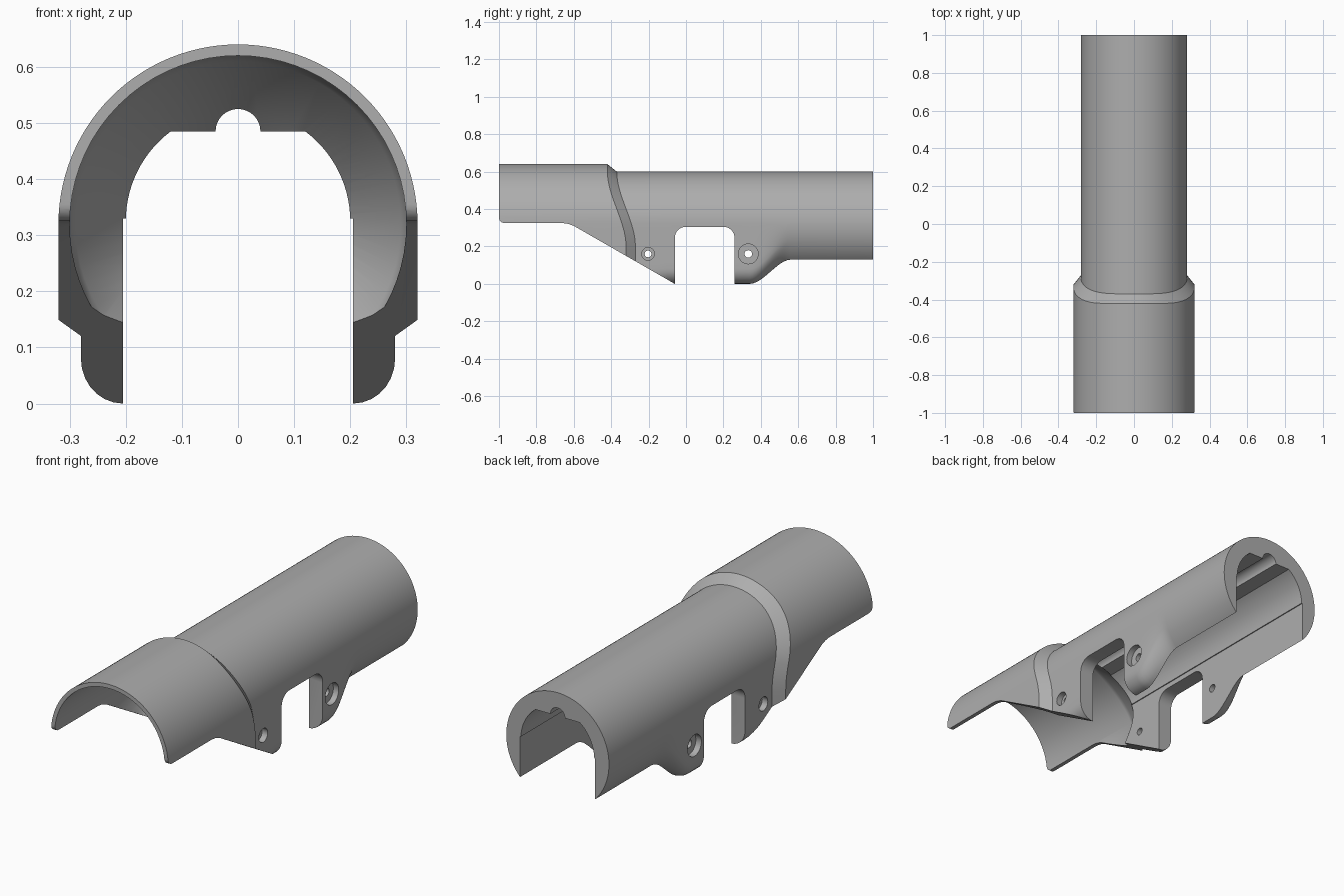
import bpy, bmesh, math

cube = bpy.data.objects.get("Cube")
if cube:
    bpy.data.objects.remove(cube, do_unlink=True)

AXIS = 0.32      # height of the tube axis
SLOT = 0.205     # half width of the open channel
grey = bpy.data.materials.new("mid grey")
grey.use_nodes = True
grey.diffuse_color = (0.42, 0.42, 0.42, 1)
grey.node_tree.nodes["Principled BSDF"].inputs["Base Color"].default_value = (0.42, 0.42, 0.42, 1)


def smooth(t):
    t = min(max(t, 0), 1)
    return t * t * (3 - 2 * t)


def step_y(z):
    """Position of the curved shoulder between sleeve and tube."""
    return -0.27 - 0.1 * smooth((z - 0.2) / 0.4)


def loft(name, rings):
    """Closed solid through rings of equal point count."""
    bm = bmesh.new()
    loops = [[bm.verts.new(p) for p in ring] for ring in rings]
    n = len(loops[0])
    for a, b in zip(loops, loops[1:]):
        for i in range(n):
            j = (i + 1) % n
            bm.faces.new((a[i], a[j], b[j], b[i]))
    bm.faces.new(loops[0])
    bm.faces.new(loops[-1][::-1])
    bmesh.ops.recalc_face_normals(bm, faces=bm.faces)
    mesh = bpy.data.meshes.new(name)
    bm.to_mesh(mesh)
    bm.free()
    obj = bpy.data.objects.new(name, mesh)
    bpy.context.collection.objects.link(obj)
    mesh.materials.append(grey)
    return obj


def arc(cx, cy, r, start, end, n):
    return [(cx + r * math.cos(math.radians(start + (end - start) * i / n)),
             cy + r * math.sin(math.radians(start + (end - start) * i / n)))
            for i in range(n + 1)]


def section(w, blend):
    """Outer outline: arched top, sides blending from lug to plain tube."""
    lug = [(w, AXIS - 0.24 * i / 6) for i in range(1, 7)]
    for x, z in arc(0, 0, 1, 0, -90, 7)[1:]:
        lug.append((SLOT + (w - SLOT) * x, 0.08 + 0.08 * z))
    lug.append((0.19, 0))
    last = math.degrees(math.acos(0.19 / w))
    tube = arc(0, AXIS, w, 0, -last, len(lug))[1:]
    side = [(a + (c - a) * blend, b + (d - b) * blend)
            for (a, b), (c, d) in zip(lug, tube)]
    top = arc(0, AXIS, w, 0, 180, 56)
    return side[::-1] + top + [(-x, z) for x, z in side]


def ring(outline, y):
    return [(x, y(z) if callable(y) else y, z) for x, z in outline]


# Main shell: wide sleeve, shoulder, tube with lugs fading into it
wide, narrow = section(0.32, 0), section(0.28, 0)
rings = [ring(wide, -1), ring(wide, lambda z: step_y(z) - 0.05),
         ring(narrow, step_y), ring(narrow, -0.1)]
for i in range(13):
    t = i / 12
    rings.append(ring(section(0.28, smooth(t)), 0.34 + 0.22 * t))
rings.append(ring(section(0.28, 1), 1))
shell = loft("handguard_shell", rings)
cutters = []


def prism_y(name, outline):
    cutters.append(loft(name, [ring(outline, -1.2), ring(outline, 1.2)]))


def prism_x(name, outline, x0=-0.5, x1=0.5):
    cutters.append(loft(name, [[(x, y, z) for y, z in outline] for x in (x0, x1)]))


# Channel: straight walls, arched shoulders, flat roof with a round groove
corner = math.degrees(math.asin(0.8))
shoulder = arc(0, 0.325, 0.2, 0, corner, 14)
half = [(SLOT, -0.1), (SLOT, 0.33), (0.2, 0.33)] + shoulder[1:]
groove = arc(0, 0.485, 0.04, 0, 180, 16)
prism_y("channel_cutter", half + groove + [(-x, z) for x, z in reversed(half)])


# Sleeve cavity, narrowing into the channel
def circle(r):
    return arc(0, AXIS, r, 0, 360, 72)[:-1]


cavity = [ring(circle(0.3), -1.1)]
for r, offset in ((0.3, -0.09), (0.29, -0.065), (0.2, 0.04), (0.155, 0.075)):
    cavity.append(ring(circle(r), lambda z, o=offset: step_y(z) + o))
cutters.append(loft("cavity_cutter", cavity))

# Slanted underside of the sleeve
prism_x("underside_cutter", [(-1.1, -0.1), (-1.1, 0.355), (-1, 0.355)]
        + arc(-0.97, 0.355, 0.03, 180, 270, 6)
        + [(-0.66, 0.325), (-0.63, 0.321), (-0.6, 0.31), (-0.06, 0), (0.114, -0.1)])

# Side window with rounded top corners
prism_x("window_cutter", [(-0.06, -0.1), (0.26, -0.1)]
        + arc(0.2, 0.245, 0.06, 0, 90, 8) + arc(0, 0.245, 0.06, 90, 180, 8))

# Pin holes with counterbores on both sides
for y, bore, recess in ((-0.203, 0.018, 0.034), (0.333, 0.02, 0.053)):
    prism_x("pin_hole_cutter", arc(y, 0.16, bore, 0, 360, 20)[:-1])
    for x0, x1 in ((-0.5, -0.25), (0.25, 0.5)):
        prism_x("counterbore_cutter", arc(y, 0.16, recess, 0, 360, 28)[:-1], x0, x1)

# Cut everything out of the shell, then drop the cutters
bpy.ops.object.select_all(action="DESELECT")
bpy.context.view_layer.objects.active = shell
shell.select_set(True)
for cutter in cutters:
    cutter.hide_render = True
    mod = shell.modifiers.new("cut", "BOOLEAN")
    mod.operation = "DIFFERENCE"
    mod.solver = "EXACT"
    mod.object = cutter
    bpy.ops.object.modifier_apply(modifier=mod.name)
    bpy.data.objects.remove(cutter, do_unlink=True)
bpy.ops.object.shade_smooth_by_angle(angle=math.radians(25))
